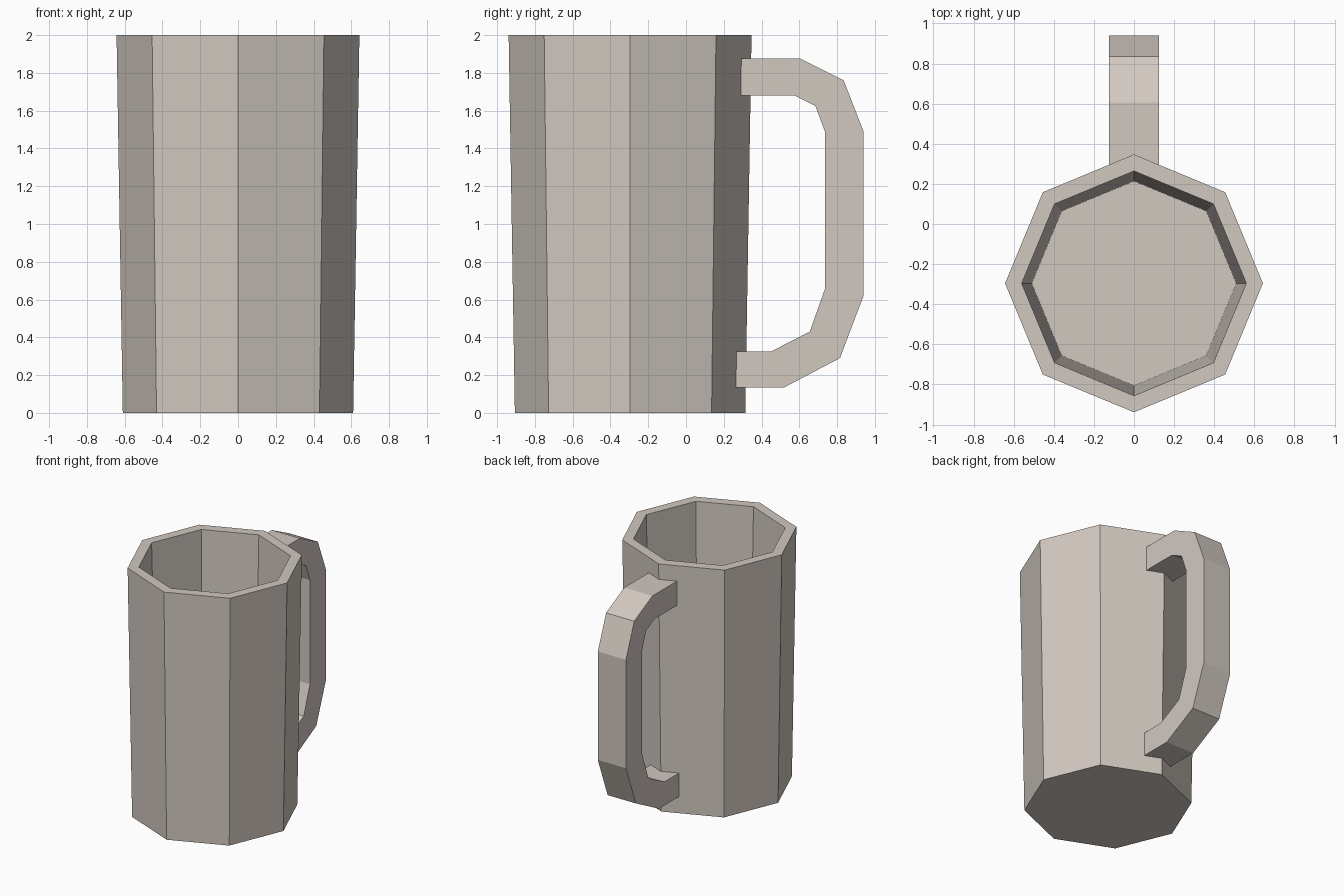
import bpy, bmesh, math

if "Cube" in bpy.data.objects:
    bpy.data.objects.remove(bpy.data.objects["Cube"])

clay = bpy.data.materials.new("warm grey clay")
clay.diffuse_color = (0.64, 0.58, 0.53, 1)
clay.use_nodes = True
clay.node_tree.nodes["Principled BSDF"].inputs["Base Color"].default_value = clay.diffuse_color


def finish(bm, name):
    bmesh.ops.recalc_face_normals(bm, faces=bm.faces)
    mesh = bpy.data.meshes.new(name)
    bm.to_mesh(mesh)
    bm.free()
    mesh.materials.append(clay)
    ob = bpy.data.objects.new(name, mesh)
    bpy.context.collection.objects.link(ob)
    return ob


# Mug body: eight-sided rings from the base, up the outside, down the inside
SIDES = 8
bm = bmesh.new()
rings = []
for r, z in [(0.61, 0), (0.643, 2), (0.56, 2), (0.51, 0.09)]:
    rings.append([bm.verts.new((r * math.cos(2 * math.pi * i / SIDES),
                                r * math.sin(2 * math.pi * i / SIDES) - 0.296, z))
                  for i in range(SIDES)])
for a, b in zip(rings, rings[1:]):
    for i in range(SIDES):
        j = (i + 1) % SIDES
        bm.faces.new((a[i], a[j], b[j], b[i]))
bm.faces.new(rings[0])    # underside
bm.faces.new(rings[-1])   # inner floor
finish(bm, "mug_body")

# Handle: angular profile sections (outer y,z and inner y,z), swept as a box strip
W = 0.125
sections = [((0.29, 1.875), (0.29, 1.68)), ((0.605, 1.875), (0.575, 1.68)),
            ((0.835, 1.76), (0.685, 1.625)), ((0.94, 1.49), (0.735, 1.49)),
            ((0.94, 0.62), (0.735, 0.655)), ((0.815, 0.29), (0.655, 0.43)),
            ((0.52, 0.135), (0.45, 0.325)), ((0.265, 0.135), (0.265, 0.325))]
bm = bmesh.new()
loops = [[bm.verts.new(c) for c in ((-W, *o), (W, *o), (W, *i), (-W, *i))]
         for o, i in sections]
for a, b in zip(loops, loops[1:]):
    for i in range(4):
        j = (i + 1) % 4
        bm.faces.new((a[i], a[j], b[j], b[i]))
bm.faces.new(loops[0])
bm.faces.new(loops[-1])
finish(bm, "handle")
